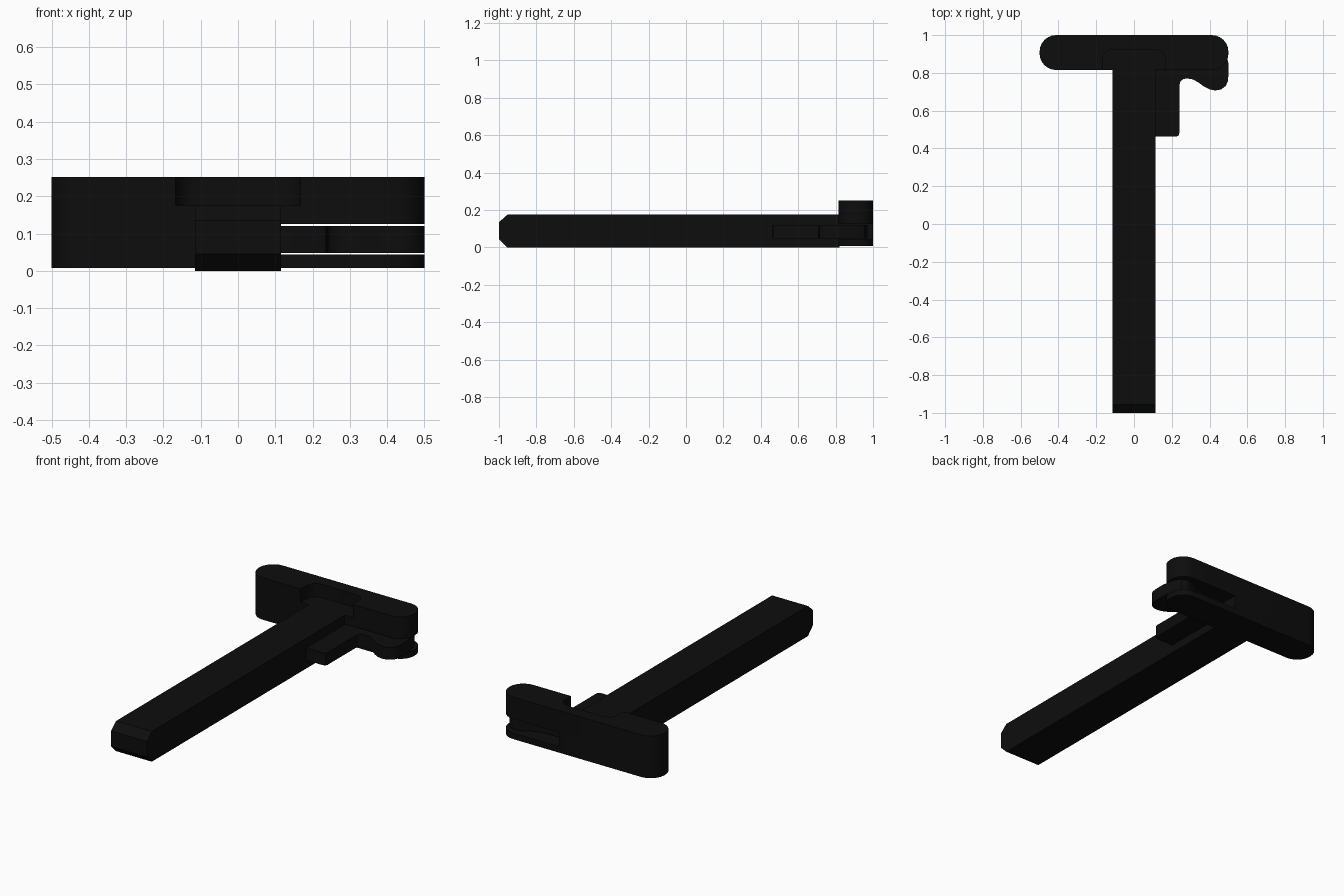
import bpy, bmesh, math

if "Cube" in bpy.data.objects:
    bpy.data.objects.remove(bpy.data.objects["Cube"])

black = bpy.data.materials.new("matte black")
black.diffuse_color = (0.004, 0.004, 0.004, 1)
black.use_nodes = True
black.node_tree.nodes["Principled BSDF"].inputs["Base Color"].default_value = black.diffuse_color


def prism(name, pts, lo, hi, axis="z"):
    """Extrude a closed outline: (x, y) along z, or (y, z) along x."""
    bm = bmesh.new()
    place = (lambda a, b, t: (a, b, t)) if axis == "z" else (lambda a, b, t: (t, a, b))
    face = bm.faces.new([bm.verts.new(place(a, b, lo)) for a, b in pts])
    ext = bmesh.ops.extrude_face_region(bm, geom=[face])
    for v in ext["geom"]:
        if isinstance(v, bmesh.types.BMVert):
            v.co["xyz".index(axis)] = hi
    bmesh.ops.recalc_face_normals(bm, faces=bm.faces)
    me = bpy.data.meshes.new(name)
    bm.to_mesh(me)
    bm.free()
    me.materials.append(black)
    ob = bpy.data.objects.new(name, me)
    bpy.context.collection.objects.link(ob)
    return ob


def rounded(x0, x1, y0, y1, r, n=6):
    """Rounded rectangle outline."""
    pts = []
    for cx, cy, a0 in ((x1 - r, y1 - r, 0), (x0 + r, y1 - r, 90),
                       (x0 + r, y0 + r, 180), (x1 - r, y0 + r, 270)):
        for i in range(n + 1):
            a = math.radians(a0 + 90 * i / n)
            pts.append((cx + r * math.cos(a), cy + r * math.sin(a)))
    return pts


def smooth(ob):
    bpy.ops.object.select_all(action="DESELECT")
    ob.select_set(True)
    bpy.context.view_layer.objects.active = ob
    bpy.ops.object.shade_smooth_by_angle(angle=math.radians(30))


def cut(ob, cutter):
    bpy.context.view_layer.objects.active = ob
    mod = ob.modifiers.new("cut", "BOOLEAN")
    mod.operation, mod.solver, mod.object = "DIFFERENCE", "EXACT", cutter
    bpy.ops.object.modifier_apply(modifier=mod.name)
    bpy.data.objects.remove(cutter)


# Long shaft with chamfered front tip
prism("shaft", [(-1, 0.045), (-0.955, 0), (0.82, 0), (0.82, 0.175),
                (-0.955, 0.175), (-1, 0.135)], -0.115, 0.115, "x")

# Cross handle with a top front pocket and a through slot for the latch
handle = prism("cross_handle", rounded(-0.5, 0.5, 0.815, 1.0, 0.088), 0.008, 0.252)
cut(handle, prism("pocket_cutter", rounded(-0.168, 0.168, 0.6, 0.925, 0.06), 0.175, 0.4))
cut(handle, prism("slot_cutter", [(0.115, 0.7), (0.7, 0.7), (0.7, 1.2), (0.115, 1.2)],
                  0.043, 0.125))
smooth(handle)

# Latch lever: arm beside the shaft and a curved finger tab
latch = prism("latch_lever", [
    (0.10, 0.462), (0.222, 0.462), (0.235, 0.467), (0.24, 0.48), (0.24, 0.735),
    (0.246, 0.755), (0.26, 0.767), (0.28, 0.771), (0.31, 0.766), (0.34, 0.75),
    (0.37, 0.728), (0.40, 0.713), (0.43, 0.707), (0.46, 0.712), (0.485, 0.73),
    (0.497, 0.755), (0.5, 0.79), (0.5, 0.85), (0.49, 0.895), (0.485, 0.92),
    (0.465, 0.955), (0.43, 0.97), (0.39, 0.965), (0.34, 0.935), (0.28, 0.915),
    (0.10, 0.91)], 0.048, 0.12)
smooth(latch)
